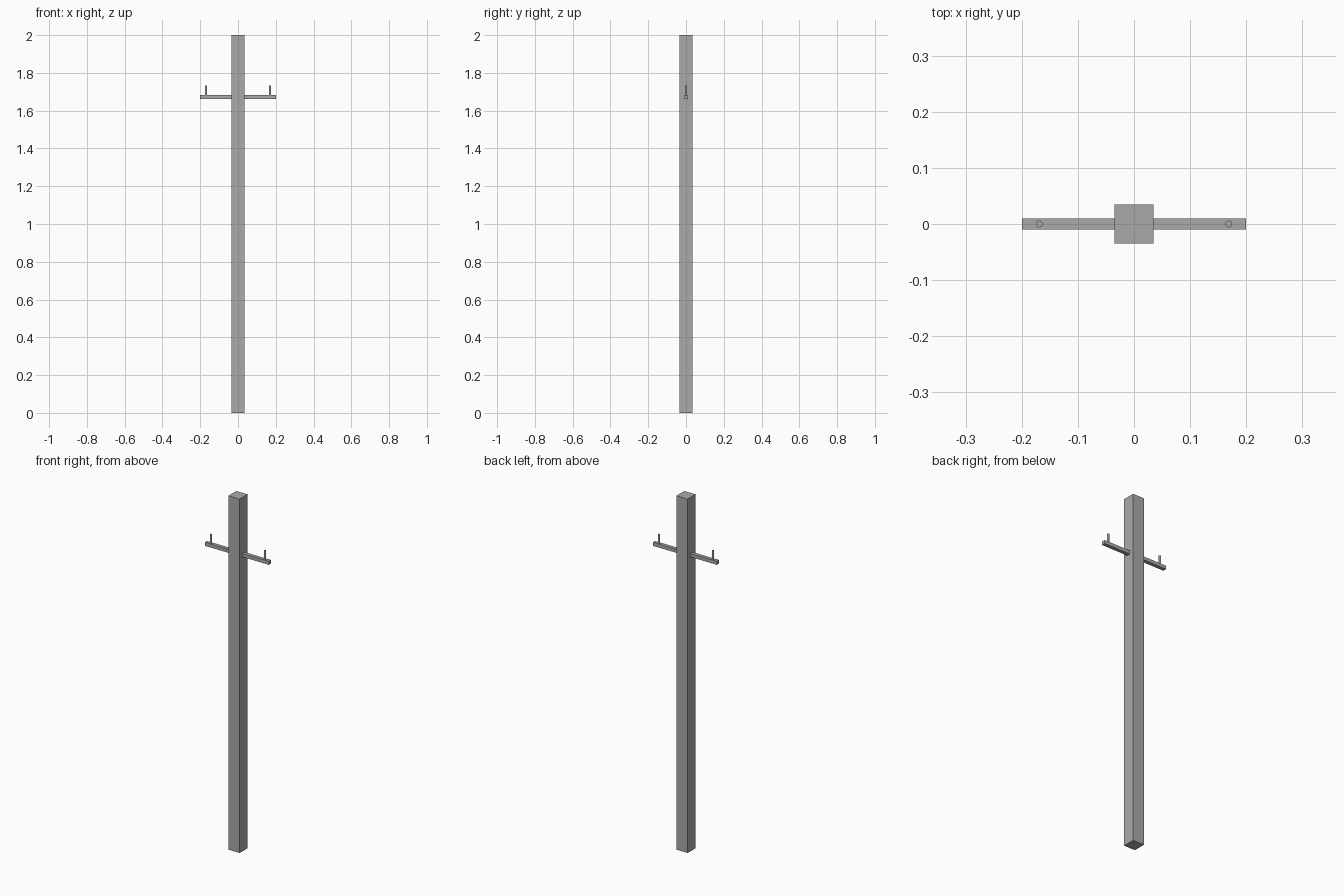
import bpy

if "Cube" in bpy.data.objects:
    bpy.data.objects.remove(bpy.data.objects["Cube"])

grey = bpy.data.materials.new("concrete grey")
grey.diffuse_color = (0.4, 0.4, 0.4, 1)
grey.use_nodes = True
grey.node_tree.nodes["Principled BSDF"].inputs["Base Color"].default_value = grey.diffuse_color


def finish(name):
    obj = bpy.context.object
    obj.name = name
    obj.data.materials.append(grey)
    return obj


def box(name, size, centre):
    bpy.ops.mesh.primitive_cube_add(size=1, location=centre)
    bpy.context.object.scale = size
    bpy.ops.object.transform_apply(location=False, rotation=False, scale=True)
    return finish(name)


# Square upright post
box("post", (0.07, 0.07, 2.0), (0, 0, 1.0))

# Crossarm running through the post
ARM_Z, ARM_H = 1.673, 0.02
box("crossarm", (0.4, 0.02, ARM_H), (0, 0, ARM_Z))

# Round insulator pins standing near the arm ends
PIN_H = 0.05
for side, x in (("left", -0.169), ("right", 0.169)):
    bpy.ops.mesh.primitive_cylinder_add(
        vertices=24, radius=0.006, depth=PIN_H,
        location=(x, 0, ARM_Z + ARM_H / 2 + PIN_H / 2))
    finish(side + "_pin")
    bpy.ops.object.shade_smooth_by_angle()
